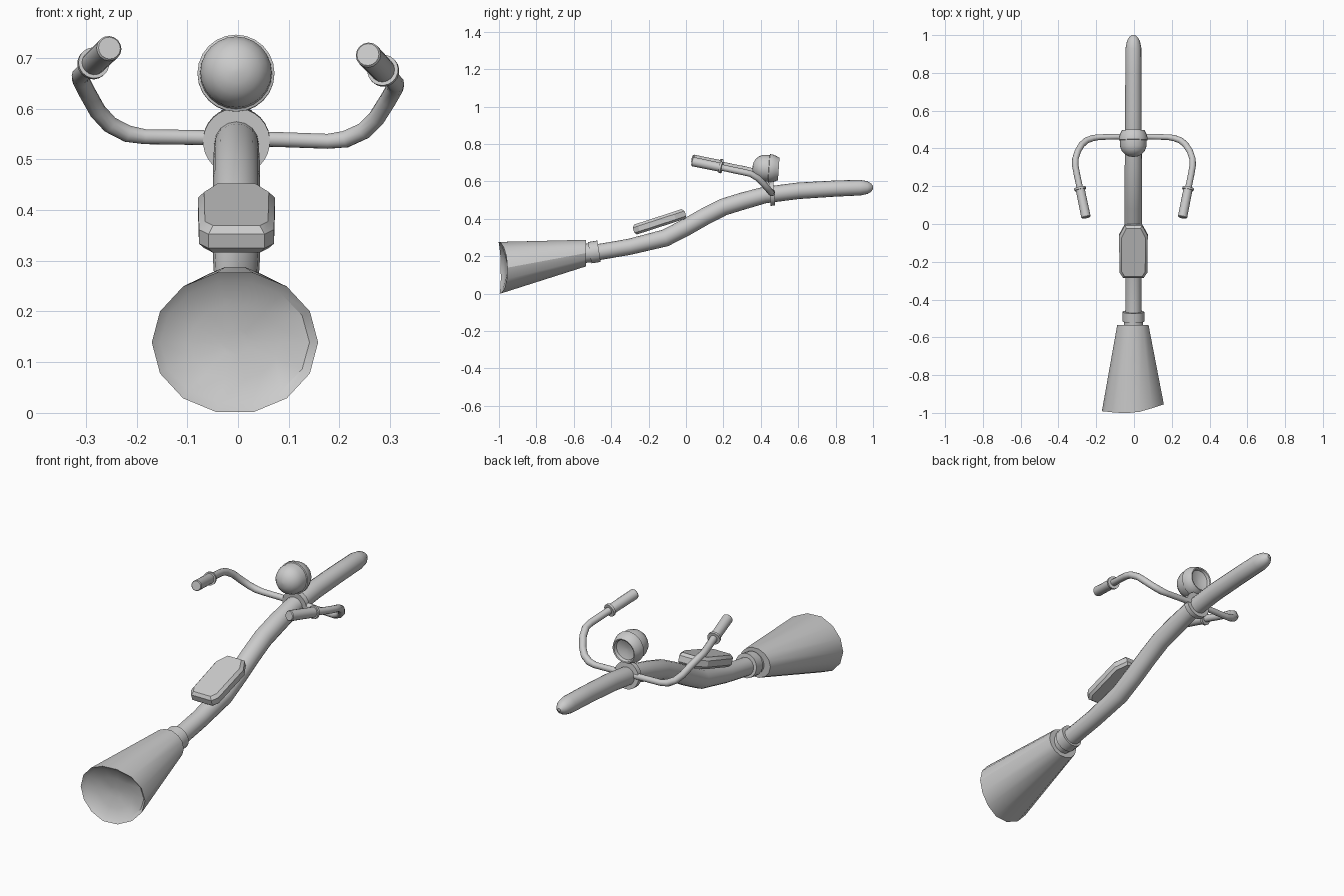
import bpy, bmesh, math
from mathutils import Vector, Matrix

if "Cube" in bpy.data.objects:
    bpy.data.objects.remove(bpy.data.objects["Cube"])


def finish(bm, name, angle=35):
    bmesh.ops.recalc_face_normals(bm, faces=bm.faces)
    me = bpy.data.meshes.new(name)
    bm.to_mesh(me)
    bm.free()
    ob = bpy.data.objects.new(name, me)
    bpy.context.collection.objects.link(ob)
    bpy.ops.object.select_all(action='DESELECT')
    ob.select_set(True)
    bpy.context.view_layer.objects.active = ob
    bpy.ops.object.shade_smooth_by_angle(angle=math.radians(angle))
    return ob


def loft(name, rings, cap_start=True, cap_end=True, angle=35):
    """Skin a list of rings of equal length."""
    bm = bmesh.new()
    vs = [[bm.verts.new(p) for p in r] for r in rings]
    n = len(vs[0])
    for a, b in zip(vs, vs[1:]):
        for i in range(n):
            j = (i + 1) % n
            bm.faces.new((a[i], a[j], b[j], b[i]))
    if cap_start:
        bm.faces.new(vs[0])
    if cap_end:
        bm.faces.new(vs[-1])
    return finish(bm, name, angle)


def tube(name, pts, radii, sides=16, up=(1, 0, 0)):
    """Sweep a circle of varying radius along a path."""
    pts = [Vector(p) for p in pts]
    side = Vector(up)
    rings = []
    for i, p in enumerate(pts):
        t = pts[min(i + 1, len(pts) - 1)] - pts[max(i - 1, 0)]
        t.normalize()
        side = (side - t * side.dot(t)).normalized()
        other = t.cross(side)
        rings.append([p + radii[i] * (side * math.cos(a) + other * math.sin(a))
                      for a in (2 * math.pi * k / sides for k in range(sides))])
    return loft(name, rings)


def round_between(name, a, b, r, sides=20):
    return tube(name, [a, b], [r, r], sides, up=(1, 0, 0.1))


# handle: bent pole with rounded tip
CX = -0.003
path = [(-0.56, .212), (-0.45, .225), (-0.30, .251), (-0.11, .298), (0.0, .355),
        (0.10, .412), (0.20, .463), (0.31, .497), (0.42, .527), (0.60, .55),
        (0.80, .562), (0.93, .567), (0.97, .567), (0.99, .567), (1.0, .567)]
radii = [.043] * 3 + [.046] * 5 + [.044] * 2 + [.043, .042, .034, .022, .008]
tube("handle", [(CX, y, z) for y, z in path], radii)

# collars between handle and brush, and clamp for the handlebar
round_between("collar", (CX, -0.515, .219), (CX, -0.465, .227), .058)
round_between("collar_neck", (CX, -0.55, .214), (CX, -0.51, .219), .051)
round_between("bar_clamp", (CX, .447, .535), (CX, .472, .537), .066, 28)


# brush: faceted flared cone with uneven rim and hollow end
def brush_ring(y, z, rx, rz, uneven=0.0):
    ring = []
    for k in range(14):
        a = 2 * math.pi * k / 14
        c, s = math.cos(a), math.sin(a)
        dy = uneven * (.018 * c - .016 * s * s * s * s - .003 * s + .008 * c * c)
        ring.append((-.006 + rx * c, y + dy, z + rz * s))
    return ring


loft("brush", [brush_ring(-.535, .217, .083, .073),
               brush_ring(-.981, .139, .164, .141, 1),
               brush_ring(-.966, .139, .147, .122, 1),
               brush_ring(-.957, .139, .09, .075, .6),
               brush_ring(-.953, .139, .03, .025, .2)], angle=30)

# seat: tapered bevelled slab, tilted along the pole
outline = [(-.055, -.15), (.055, -.15), (.074, -.12), (.076, .09),
           (.045, .15), (-.045, .15), (-.076, .09), (-.074, -.12)]
tilt = Matrix.Translation((CX, -.142, .384)) @ Matrix.Rotation(math.radians(18), 4, 'X')


def seat_ring(h, s):
    return [tilt @ Vector((x * s, y * (.5 + .5 * s) * .97, h)) for x, y in outline]


loft("seat", [seat_ring(-.027, .86), seat_ring(-.015, 1.0),
              seat_ring(.014, 1.0), seat_ring(.028, .84)], angle=25)

# headlamp: round shell, rim and recessed lens facing +y
prof = [(.004, -.075), (.026, -.071), (.046, -.060), (.061, -.043), (.070, -.020),
        (.071, .012), (.076, .014), (.076, .028), (.069, .048), (.060, .066),
        (.054, .064), (.050, .050), (.030, .043), (.004, .040)]
lean = Matrix.Translation((-.004, .43, .671)) @ Matrix.Rotation(math.radians(-4), 4, 'X')
loft("headlamp", [[lean @ Vector((r * math.cos(a), y, r * math.sin(a)))
                   for a in (2 * math.pi * k / 24 for k in range(24))]
                  for r, y in prof])

# handlebar: both sides, rolled very slightly to one side
bar = [(0, .462, .541), (.09, .462, .541), (.18, .460, .540), (.215, .455, .545),
       (.25, .442, .562), (.275, .42, .588), (.297, .385, .625), (.310, .345, .649),
       (.311, .31, .657), (.302, .26, .667), (.285, .18, .684)]
roll = Matrix.Translation((0, 0, .54)) @ Matrix.Rotation(.025, 4, 'Y') @ Matrix.Translation((0, 0, -.54))
for s, tag in ((1, "right"), (-1, "left")):
    def P(p):
        return roll @ Vector((s * p[0] + CX, p[1], p[2]))
    tube("handlebar_" + tag, [P(p) for p in bar], [.015] * 3 + [.017] * 8, 12, up=(0, 1, 0.2))
    a, b = P((.286, .187, .682)), P((.255, .034, .713))
    d = (b - a).normalized()
    tube("grip_" + tag, [a, b - d * .004, b], [.024, .025, .022], 16)
    round_between("grip_flange_" + tag, a - d * .006, a + d * .006, .031)
